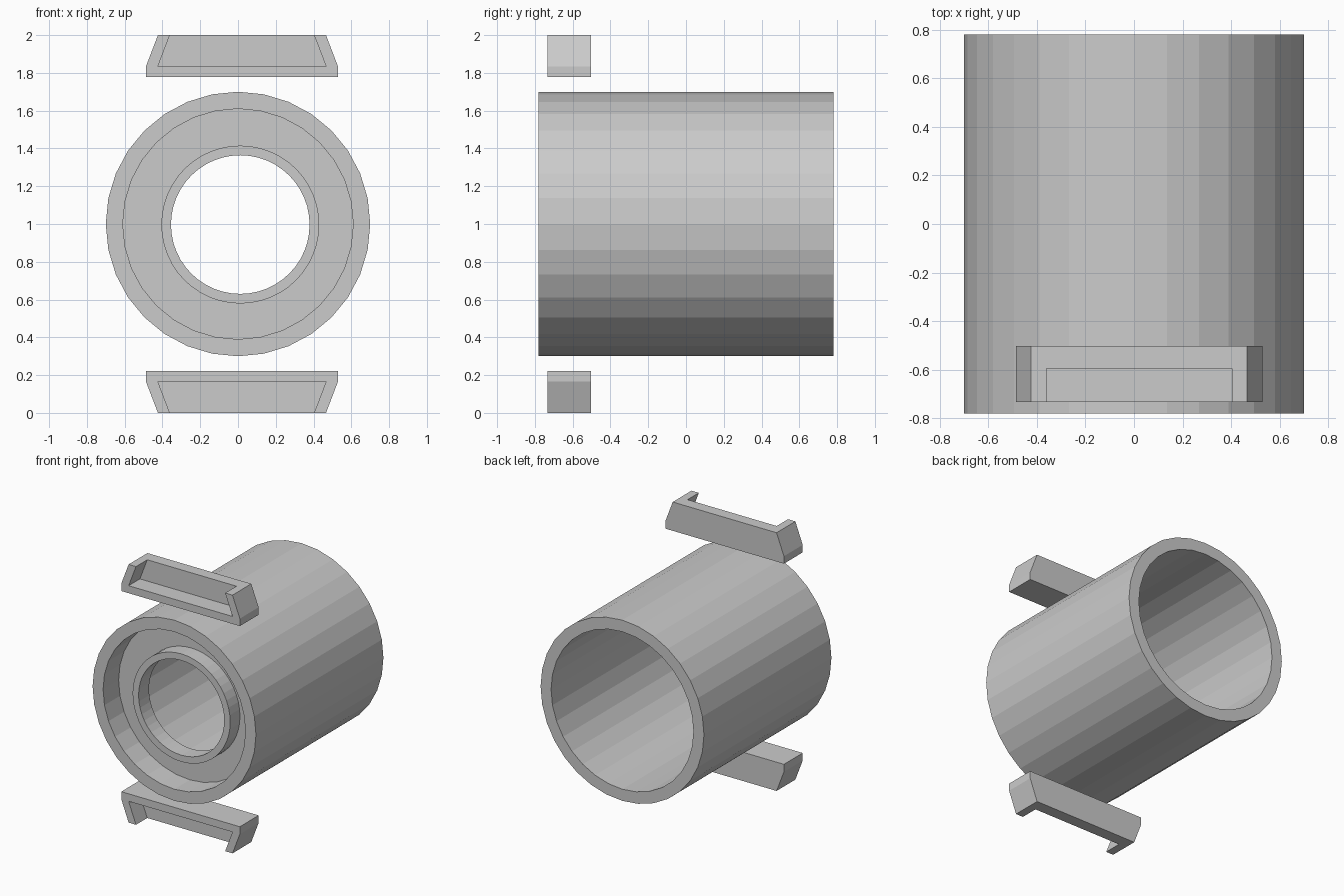
import bpy, bmesh, math

if "Cube" in bpy.data.objects:
    bpy.data.objects.remove(bpy.data.objects["Cube"])

grey = bpy.data.materials.new("plain_grey")
grey.diffuse_color = (0.6, 0.6, 0.6, 1)
grey.use_nodes = True
grey.node_tree.nodes["Principled BSDF"].inputs["Base Color"].default_value = grey.diffuse_color


def finish(name, bm):
    bmesh.ops.recalc_face_normals(bm, faces=bm.faces)
    me = bpy.data.meshes.new(name)
    bm.to_mesh(me)
    bm.free()
    me.materials.append(grey)
    ob = bpy.data.objects.new(name, me)
    bpy.context.collection.objects.link(ob)
    return ob


def pipe(name, r_out, r_in, y0, y1, sides, cx=0.0, cz=1.0):
    """Hollow ring lying along the y axis."""
    bm = bmesh.new()
    rings = []
    for r, y in ((r_out, y0), (r_out, y1), (r_in, y1), (r_in, y0)):
        rings.append([bm.verts.new((cx + r * math.cos(2 * math.pi * i / sides), y,
                                    cz + r * math.sin(2 * math.pi * i / sides)))
                      for i in range(sides)])
    for k in range(4):
        a, b = rings[k], rings[(k + 1) % 4]
        for i in range(sides):
            j = (i + 1) % sides
            bm.faces.new((a[i], a[j], b[j], b[i]))
    return finish(name, bm)


def prism(name, outline, y0, y1):
    """Extrude an x/z outline along y."""
    bm = bmesh.new()
    f = bm.faces.new([bm.verts.new((x, y0, z)) for x, z in outline])
    ext = bmesh.ops.extrude_face_region(bm, geom=[f])
    verts = [v for v in ext["geom"] if isinstance(v, bmesh.types.BMVert)]
    bmesh.ops.translate(bm, verts=verts, vec=(0, y1 - y0, 0))
    return finish(name, bm)


# Main barrel, recessed front wall, raised collar around the opening
pipe("barrel", 0.70, 0.61, -0.78, 0.78, 32)
pipe("front_wall", 0.612, 0.385, -0.59, -0.575, 32)
pipe("collar", 0.418, 0.367, -0.71, -0.583, 48, cx=0.012, cz=0.997)

# Bracket outlines: solid back plate and a rim open at the far end
plate = [(-0.487, 1.777), (0.529, 1.777), (0.529, 1.835), (0.466, 2.0),
         (-0.424, 2.0), (-0.487, 1.835)]
rim = plate[:4] + [(0.403, 2.0), (0.466, 1.835), (-0.424, 1.835), (-0.361, 2.0)] + plate[4:]

for side, flip in (("upper", False), ("lower", True)):
    def place(pts):
        return [(x, 2 - z) if flip else (x, z) for x, z in pts]
    prism(side + "_bracket_plate", place(plate), -0.595, -0.503)
    prism(side + "_bracket_rim", place(rim), -0.733, -0.595)
